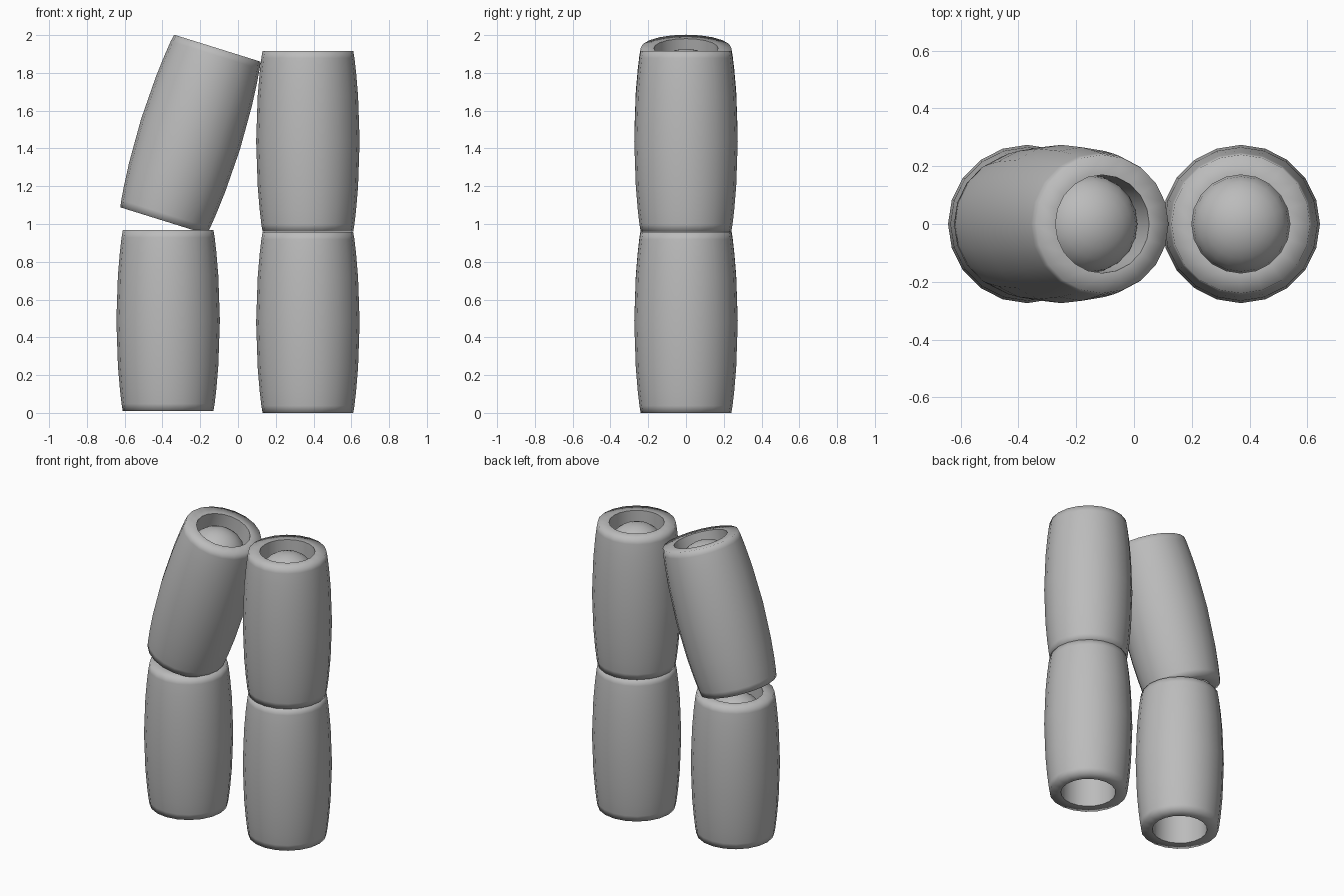
import bpy, bmesh, math

cube = bpy.data.objects.get("Cube")
if cube:
    bpy.data.objects.remove(cube, do_unlink=True)

SIDES = 20
LENGTH = 0.957
BORE = 0.17      # radius of the hole
DOME_BASE = 0.80  # height where the inner dome springs from the bore
DOME_RISE = 0.145

grey = bpy.data.materials.new("plain grey")
grey.use_nodes = True
colour = (0.5, 0.5, 0.5, 1)
grey.diffuse_color = colour
grey.node_tree.nodes["Principled BSDF"].inputs["Base Color"].default_value = colour


def lathe(bm, profile):
    """Spin a (radius, height) profile round z; return its rings."""
    rings = []
    for r, z in profile:
        if r < 1e-4:
            rings.append([bm.verts.new((0, 0, z))] * SIDES)
            continue
        rings.append([bm.verts.new((r * math.cos(a), r * math.sin(a), z))
                      for a in (math.tau * i / SIDES for i in range(SIDES))])
    for low, high in zip(rings, rings[1:]):
        for i in range(SIDES):
            j = (i + 1) % SIDES
            corners = [low[i], low[j], high[j], high[i]]
            bm.faces.new(list(dict.fromkeys(corners)))
    return rings


def barrel_bead_mesh():
    bm = bmesh.new()
    # Hollow barrel: bore, bottom rim, bulging wall, top rim, short upper bore
    bulge = [(0.24 + 0.034 * math.sin(math.pi * t) ** 0.8, LENGTH * t)
             for t in (0, 0.04, 0.12, 0.25, 0.5, 0.75, 0.88, 0.96, 1)]
    rings = lathe(bm, [(BORE, DOME_BASE), (BORE, 0)] + bulge
                  + [(BORE, LENGTH), (BORE, DOME_BASE)])
    # Dome closing the bore just under the top rim
    arcs = [math.pi / 2 * k / 6 for k in range(7)]
    lathe(bm, [(BORE * math.cos(a), DOME_BASE + DOME_RISE * math.sin(a)) for a in arcs])
    # Crisp edges only where the rims meet the bore
    for ring in (rings[1], rings[-2]):
        for i in range(SIDES):
            bm.edges.get((ring[i], ring[(i + 1) % SIDES])).smooth = False
    for face in bm.faces:
        face.smooth = True
    mesh = bpy.data.meshes.new("barrel_bead")
    bm.to_mesh(mesh)
    bm.free()
    mesh.materials.append(grey)
    return mesh


# Two stacks of beads, the upper one on the right leaning inwards
bead = barrel_bead_mesh()
for name, x, z, tilt in (
    ("lower_left_bead", 0.37, 0, 0),
    ("upper_left_bead", 0.37, 0.96, 0),
    ("lower_right_bead", -0.37, 0.01, 0),
    ("leaning_right_bead", -0.394, 1.017, 17.3),
):
    obj = bpy.data.objects.new(name, bead)
    obj.location = (x, 0, z)
    obj.rotation_euler.y = math.radians(tilt)
    bpy.context.collection.objects.link(obj)
